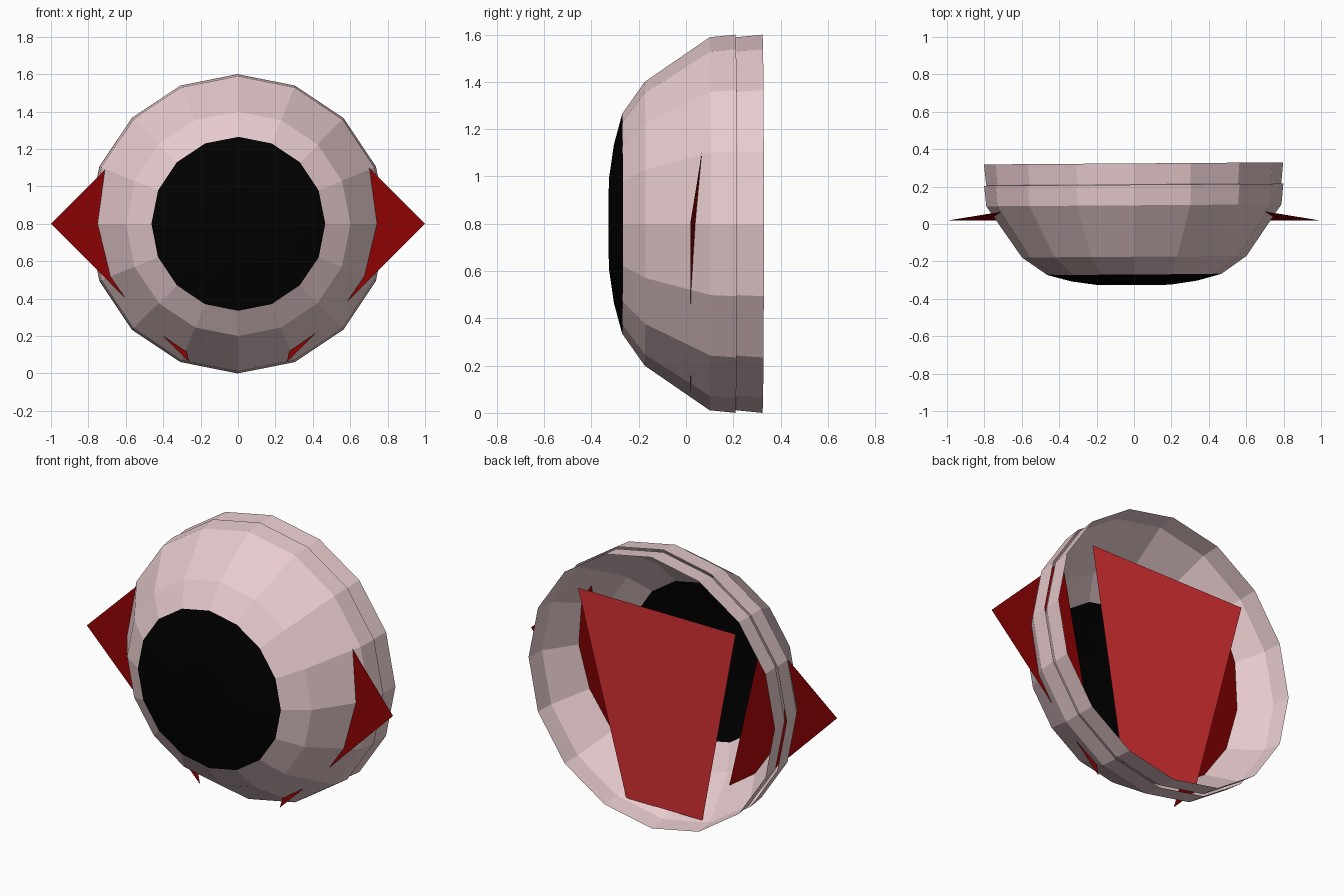
import bpy, bmesh, math

default = bpy.data.objects.get("Cube")
if default:
    bpy.data.objects.remove(default, do_unlink=True)


def material(name, rgb):
    m = bpy.data.materials.new(name)
    m.use_nodes = True
    colour = (*rgb, 1.0)
    m.diffuse_color = colour
    m.node_tree.nodes["Principled BSDF"].inputs["Base Color"].default_value = colour
    return m


PINK = material("pale pink", (0.80, 0.595, 0.61))
BLACK = material("black", (0.0, 0.0, 0.0))
DARK_RED = material("dark red", (0.25, 0.0005, 0.001))
RED = material("red", (0.75, 0.031, 0.037))

CENTRE_Z = 0.8
SIDES = 16
TILT = math.radians(0.4)


def finish(name, bm, mat):
    mesh = bpy.data.meshes.new(name)
    bm.to_mesh(mesh)
    bm.free()
    mesh.materials.append(mat)
    obj = bpy.data.objects.new(name, mesh)
    bpy.context.collection.objects.link(obj)
    return obj


def lathe(name, profile, mat, shift, closed=False):
    """Spin (y, radius) points around the y axis into flat-sided bands."""
    bm = bmesh.new()
    rings = []
    for y, r in profile:
        ring = []
        for i in range(SIDES):
            a = 2 * math.pi * i / SIDES
            ring.append(bm.verts.new((r * math.sin(a), y + shift, r * math.cos(a))))
        rings.append(ring)
    for front, back in zip(rings, rings[1:]):
        for i in range(SIDES):
            j = (i + 1) % SIDES
            bm.faces.new((front[i], back[i], back[j], front[j]))
    if closed:
        bm.faces.new(rings[0])
    obj = finish(name, bm, mat)
    obj.location.z = CENTRE_Z
    obj.rotation_euler.z = TILT


def plate(name, points, mat):
    bm = bmesh.new()
    bm.faces.new([bm.verts.new(p) for p in points])
    finish(name, bm, mat)


# Two nested bowls with dark front caps; the inner one sits further back
CAP = [(-0.326, 0.19), (-0.305, 0.335), (-0.27, 0.465)]
BOWL = [(-0.27, 0.465), (-0.175, 0.60), (0.10, 0.789), (0.21, 0.80)]
for layer, shift in (("outer", 0.0), ("inner", 0.114)):
    lathe(layer + "_pupil_cap", CAP, BLACK, shift, closed=True)
    lathe(layer + "_bowl", BOWL, PINK, shift)

# Triangular side fins piercing the bowls
for side, s in (("left", 1), ("right", -1)):
    corners = [(s * 1.0, 0.018, 0.80), (s * 0.57, 0.088, 1.23), (s * 0.26, 0.018, 0.06)]
    plate(side + "_fin", corners if s > 0 else corners[::-1], DARK_RED)

# Tapered plate set inside the open back
plate("back_plate", [(0.515, 0.272, 1.263), (0.249, 0.202, 0.066),
                     (-0.249, 0.202, 0.066), (-0.515, 0.272, 1.263)], RED)
